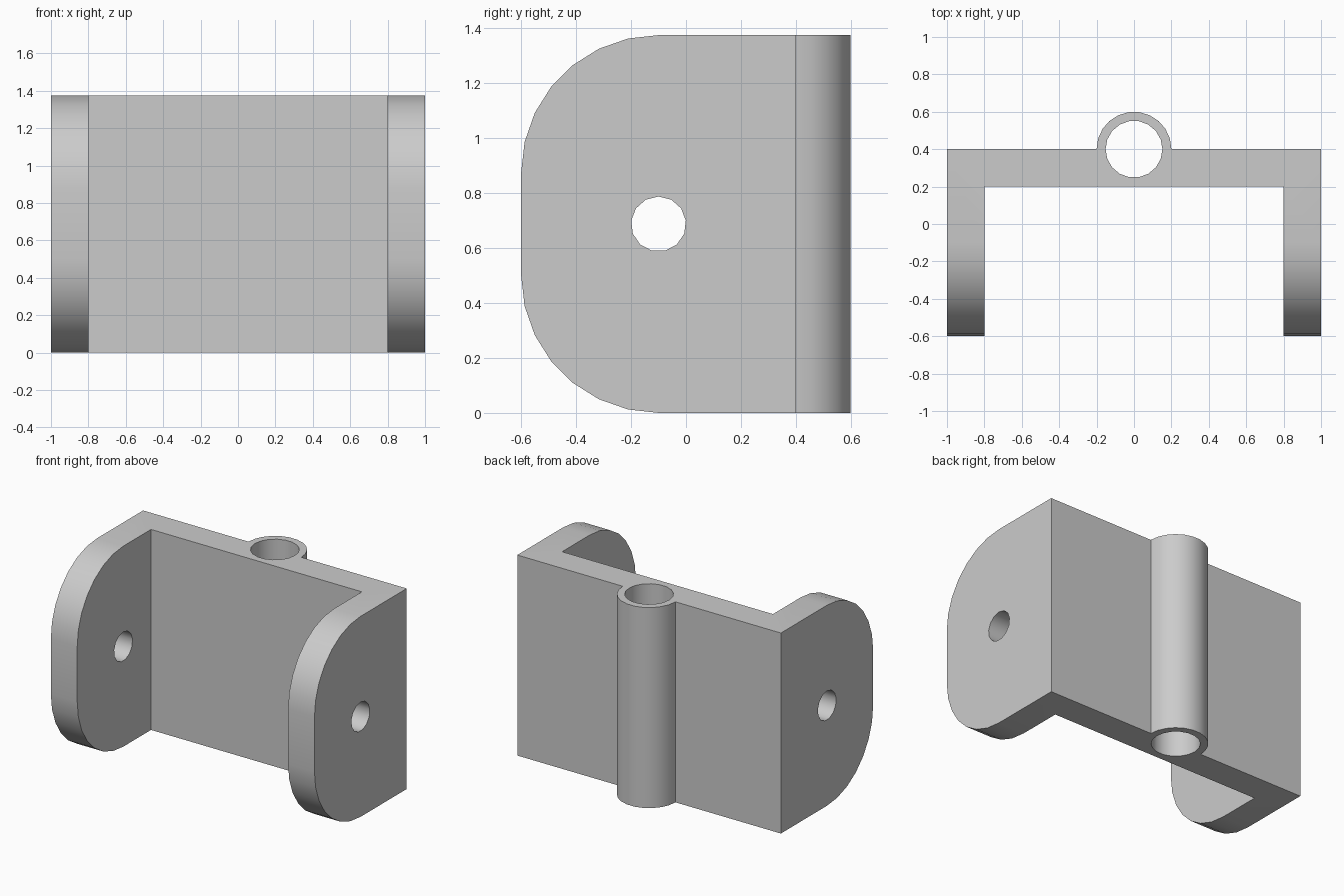
import bpy, bmesh
from math import pi, cos, sin
from mathutils import Matrix

HEIGHT = 1.375

cube = bpy.data.objects.get("Cube")
if cube:
    bpy.data.objects.remove(cube, do_unlink=True)

grey = bpy.data.materials.new("light grey")
grey.use_nodes = True
colour = (0.6, 0.6, 0.6, 1)
grey.diffuse_color = colour
grey.node_tree.nodes["Principled BSDF"].inputs["Base Color"].default_value = colour


def make_object(name, bm):
    bmesh.ops.recalc_face_normals(bm, faces=bm.faces)
    mesh = bpy.data.meshes.new(name)
    bm.to_mesh(mesh)
    bm.free()
    mesh.materials.append(grey)
    obj = bpy.data.objects.new(name, mesh)
    bpy.context.collection.objects.link(obj)
    return obj


def drill(target, name, sides, radius, depth, matrix):
    """Cut a round hole through the target."""
    bm = bmesh.new()
    bmesh.ops.create_cone(bm, cap_ends=True, segments=sides, radius1=radius,
                          radius2=radius, depth=depth, matrix=matrix)
    cutter = make_object(name, bm)
    cutter.hide_render = True
    mod = target.modifiers.new(name, 'BOOLEAN')
    mod.operation = 'DIFFERENCE'
    mod.solver = 'EXACT'
    mod.object = cutter
    bpy.ops.object.modifier_apply(modifier=mod.name)
    bpy.data.objects.remove(cutter, do_unlink=True)


# Plan outline: two ears, the back plate and the half-round sleeve behind it
outline = [(1, 0.4), (1, -0.6), (0.8, -0.6), (0.8, 0.2)]
outline += [(-x, y) for x, y in reversed(outline)]
steps = 11
outline += [(-0.2 * cos(pi * i / steps), 0.4 + 0.2 * sin(pi * i / steps))
            for i in range(steps + 1)]

bm = bmesh.new()
base = bm.faces.new([bm.verts.new((x, y, 0)) for x, y in outline])
top = bmesh.ops.extrude_face_region(bm, geom=[base])["geom"]
bmesh.ops.translate(bm, vec=(0, 0, HEIGHT),
                    verts=[v for v in top if isinstance(v, bmesh.types.BMVert)])
bmesh.ops.recalc_face_normals(bm, faces=bm.faces)

# Round the front corners of both ears
corners = [e for e in bm.edges
           if all(v.co.y < -0.59 for v in e.verts)
           and abs(e.verts[0].co.z - e.verts[1].co.z) < 0.01]
bmesh.ops.bevel(bm, geom=corners, offset=0.5, offset_type='OFFSET',
                segments=7, profile=0.5, affect='EDGES')
bracket = make_object("bracket", bm)
bpy.context.view_layer.objects.active = bracket
bracket.select_set(True)

# Upright sleeve bore and the pivot holes through the ears
drill(bracket, "sleeve_bore", 18, 0.152, 3,
      Matrix.Translation((0, 0.4, HEIGHT / 2)) @ Matrix.Rotation(pi / 2, 4, 'Z'))
drill(bracket, "pivot_hole", 13, 0.1, 3,
      Matrix.Translation((0, -0.1, HEIGHT / 2))
      @ Matrix.Rotation(pi / 2, 4, 'Y') @ Matrix.Rotation(pi / 2, 4, 'Z'))

bpy.ops.object.shade_smooth_by_angle(angle=pi / 6)
